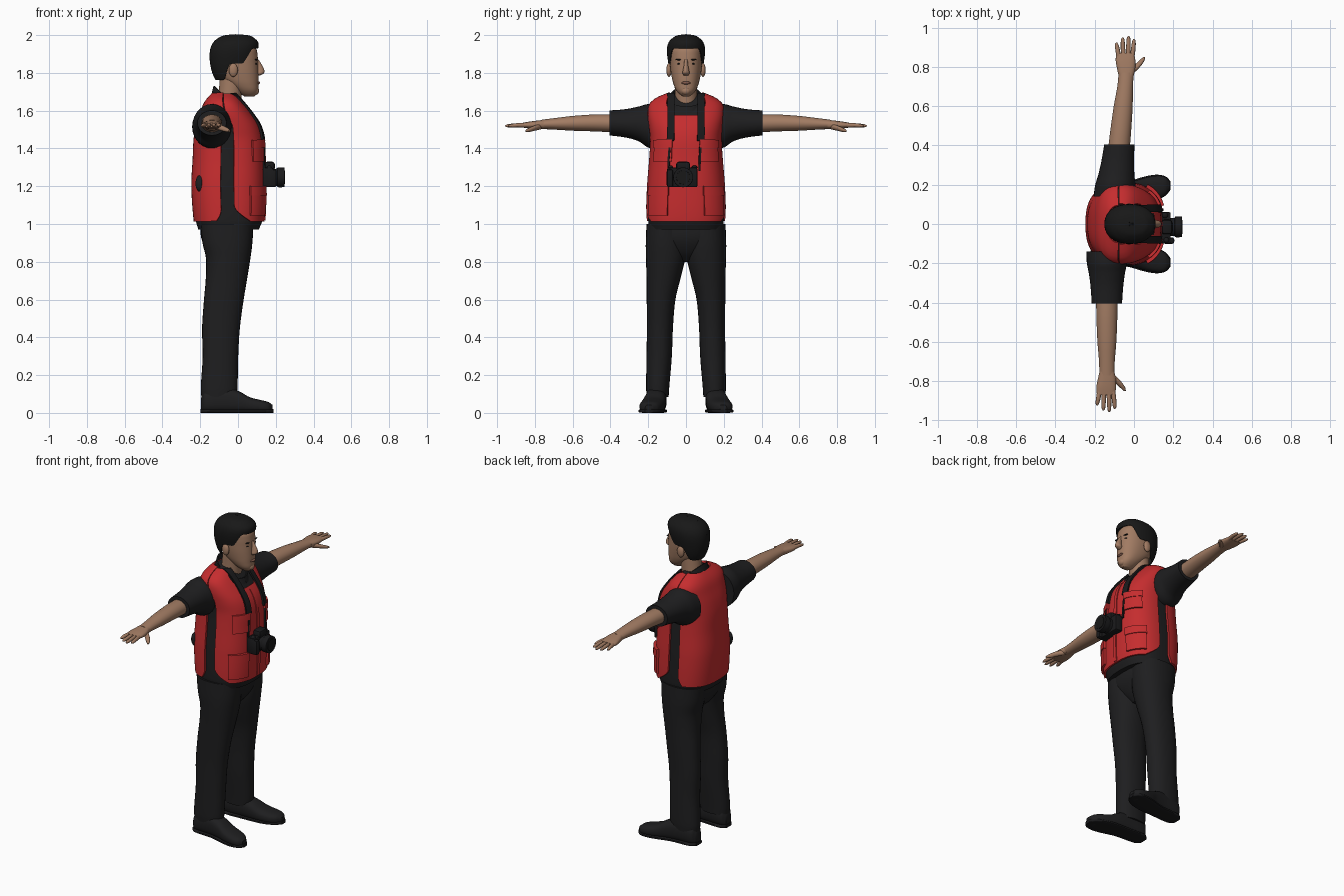
import bpy, bmesh, math
from math import sin, cos, pi, radians, asin
from mathutils import Vector

if "Cube" in bpy.data.objects:
    bpy.data.objects.remove(bpy.data.objects["Cube"])


def material(name, rgb):
    m = bpy.data.materials.new(name)
    m.diffuse_color = (*rgb, 1)
    m.use_nodes = True
    m.node_tree.nodes["Principled BSDF"].inputs["Base Color"].default_value = m.diffuse_color
    return m


RED = material("vest red", (0.56, 0.026, 0.028))
BLACK = material("cloth black", (0.013, 0.013, 0.014))
HAIR = material("hair black", (0.009, 0.009, 0.009))
SKIN = material("skin", (0.36, 0.20, 0.125))
LIP = material("lip brown", (0.22, 0.10, 0.07))
GEAR = material("camera black", (0.010, 0.010, 0.011))


def finish(name, bm, mat):
    me = bpy.data.meshes.new(name)
    bm.to_mesh(me)
    bm.free()
    me.materials.append(mat)
    ob = bpy.data.objects.new(name, me)
    bpy.context.collection.objects.link(ob)
    return ob


def interp(rows, p):
    """Smooth (Hermite) interpolation of table rows keyed by their first value."""
    p = min(max(p, rows[0][0]), rows[-1][0])
    i = max(k for k in range(len(rows) - 1) if rows[k][0] <= p)
    a, b = rows[i], rows[i + 1]
    a0, b1 = rows[max(i - 1, 0)], rows[min(i + 2, len(rows) - 1)]
    h = b[0] - a[0]
    t = (p - a[0]) / h
    out = []
    for k in range(1, len(a)):
        ma = (b[k] - a0[k]) / (b[0] - a0[0]) * h
        mb = (b1[k] - a[k]) / (b1[0] - a[0]) * h
        out.append((2*t**3 - 3*t*t + 1)*a[k] + (t**3 - 2*t*t + t)*ma
                   + (3*t*t - 2*t**3)*b[k] + (t**3 - t*t)*mb)
    return out


def power(v, n):
    return math.copysign(abs(v) ** (2 / n), v)


def loft(name, mat, rows, axis='z', s=1, n=2.0, seg=28, grow=0, sub=5):
    """Capped tube through rings (position, centre1, centre2, radius1, radius2)."""
    bm = bmesh.new()
    ps = [a[0] + (b[0] - a[0]) * k / sub for a, b in zip(rows, rows[1:]) for k in range(sub)]
    rings = []
    for p in ps + [rows[-1][0]]:
        c1, c2, r1, r2 = interp(rows, p)
        ring = []
        for k in range(seg):
            t = 2 * pi * k / seg
            u = c1 + (r1 + grow) * power(cos(t), n)
            v = c2 + (r2 + grow) * power(sin(t), n)
            x, y, z = {'z': (u, v, p), 'y': (u, p, v), 'x': (p, u, v)}[axis]
            ring.append(bm.verts.new((x, s * y, max(z, 0))))
        rings.append(ring)
    for a, b in zip(rings, rings[1:]):
        for k in range(seg):
            bm.faces.new((a[k], a[(k+1) % seg], b[(k+1) % seg], b[k]))
    bm.faces.new(rings[0])
    bm.faces.new(rings[-1])
    bmesh.ops.recalc_face_normals(bm, faces=bm.faces)
    return finish(name, bm, mat)


def patch(name, mat, rows, th0, th1, z0, z1, off, thick, n=2.6, nu=24, nv=24, ease=False):
    """Cloth piece lying on the upright surface given by rows; bounds may be functions."""
    val = lambda f, a: f(a) if callable(f) else f
    bm = bmesh.new()
    grid = []
    for j in range(nv + 1):
        v = sin(j / nv * pi / 2) if ease else j / nv
        line = []
        for i in range(nu + 1):
            u = i / nu
            z = val(z0, u) + (val(z1, u) - val(z0, u)) * v
            t = radians(val(th0, z) + (val(th1, z) - val(th0, z)) * u)
            cx, cy, rx, ry = interp(rows, z)
            line.append(bm.verts.new((cx + (rx + off) * power(cos(t), n),
                                      cy + (ry + off) * power(sin(t), n), z)))
        grid.append(line)
    for a, b in zip(grid, grid[1:]):
        for i in range(nu):
            bm.faces.new((a[i], a[i+1], b[i+1], b[i]))
    ob = finish(name, bm, mat)
    m = ob.modifiers.new("thickness", 'SOLIDIFY')
    m.thickness, m.offset = thick, 1
    return ob


def profile(rows):  # (z, back x, front x, half width) -> ring rows
    return [(z, (a + b) / 2, 0, (b - a) / 2, w) for z, a, b, w in rows]


def ball(name, mat, loc, size):
    bm = bmesh.new()
    bmesh.ops.create_uvsphere(bm, u_segments=20, v_segments=12, radius=1)
    bmesh.ops.scale(bm, vec=size, verts=bm.verts)
    bmesh.ops.translate(bm, vec=loc, verts=bm.verts)
    return finish(name, bm, mat)


def box(name, mat, lo, hi, bevel=0.008):
    lo, hi = Vector(lo), Vector(hi)
    bm = bmesh.new()
    bmesh.ops.create_cube(bm, size=1)
    bmesh.ops.scale(bm, vec=hi - lo, verts=bm.verts)
    bmesh.ops.translate(bm, vec=(lo + hi) / 2, verts=bm.verts)
    ob = finish(name, bm, mat)
    m = ob.modifiers.new("bevel", 'BEVEL')
    m.width, m.segments = bevel, 2
    return ob


step = lambda t: (lambda c: c * c * (3 - 2 * c))(min(max(t, 0), 1))

# torso: black shirt with red vest panels on the same surface
TORSO = profile([(.97, -.222, .122, .205), (1.02, -.235, .14, .212), (1.2, -.247, .145, .207),
                 (1.35, -.24, .14, .195), (1.45, -.235, .135, .19), (1.52, -.222, .115, .197),
                 (1.58, -.203, .075, .203), (1.63, -.185, .035, .195), (1.66, -.165, .01, .16),
                 (1.685, -.14, -.01, .10)])
loft("shirt_body", BLACK, TORSO, n=2.6, seg=64, grow=-.012)
gap = lambda z: 5 * (1 - step((z - 1.52) / .06))
edge = lambda z: 90 - gap(z) - 28 * max(0, (1.10 - z) / .085) ** 2
patch("vest_front", RED, TORSO, lambda z: -edge(z), edge, 1.015,
      lambda u: 1.57 + .11 * step((abs(2*u - 1) - .12) / .35), -.012, .012, nu=56, nv=44)
rear = lambda z: 91 + 1.4 * gap(z) + 8 * max(0, (1.08 - z) / .065) ** 2
patch("vest_back", RED, TORSO, rear, lambda z: 360 - rear(z), 1.015, 1.684, -.012, .012, nu=48, nv=44)
patch("vest_placket", RED, TORSO, -1.5, 1.5, 1.02, 1.56, 0, .005, nu=4)

# pockets, flaps and camera strap on both sides
for s in (1, -1):
    def piece(name, mat, a, b, z0, z1, off, thick, nv=8):
        f = lambda q: (lambda z: s * (q(z) if callable(q) else q))
        lo, hi = (a, b) if s > 0 else (b, a)
        patch(name, mat, TORSO, f(lo), f(hi), z0, z1, off, thick, nu=12, nv=nv)
    piece("lower_pocket", RED, 21, 60, 1.045, 1.17, -.002, .014)
    piece("lower_pocket_flap", RED, 20, 61, 1.15, 1.20, -.002, .019)
    piece("upper_pocket", RED, 17, 54, 1.33, 1.42, -.002, .011)
    piece("upper_pocket_flap", RED, 16, 55, 1.405, 1.445, -.002, .015)

    def at_y(dy):
        def f(z):
            y = .078 + dy + (.012 if s < 0 else -.008) * (1 - step((z - 1.3) / .2))
            return math.degrees(asin(min(1, (y / interp(TORSO, z)[3]) ** 1.3)))
        return f
    piece("camera_strap", GEAR, at_y(-.018), at_y(.018), 1.44, 1.684, 0, .012, 24)
    piece("camera_strap_cord", GEAR, at_y(-.005), at_y(.005), 1.28, 1.45, .002, .010, 12)

# round black patch on one side of the back
ball("side_badge", BLACK, (-.203, -.148, 1.215), (.022, .022, .043))

# neck and collar
loft("neck", SKIN, [(1.58, -.055, 0, .07, .066), (1.66, -.045, 0, .062, .06),
                    (1.78, -.03, 0, .065, .06)])
COLLAR = profile([(1.58, -.165, .06, .105), (1.66, -.145, .03, .088), (1.74, -.125, .005, .072)])
patch("collar", BLACK, COLLAR, 0, 360, 1.585, lambda u: 1.675 - .055 * cos(2*pi*u),
      -.006, .008, n=2.1, nu=40, nv=8)

# head, hair and face
loft("head", SKIN, profile([(1.675, .035, .085, .018), (1.69, .01, .1, .037), (1.71, -.015, .107, .053),
     (1.74, -.055, .108, .066), (1.77, -.09, .109, .074), (1.81, -.115, .108, .081),
     (1.85, -.13, .106, .085), (1.89, -.138, .104, .087), (1.93, -.13, .095, .084),
     (1.965, -.1, .06, .062), (1.985, -.05, .03, .025)]), n=2.25, seg=40)
CROWN = profile([(1.76, -.118, .04, .066), (1.80, -.137, .07, .083), (1.86, -.15, .09, .096),
                 (1.92, -.149, .106, .102), (1.96, -.132, .108, .093), (1.985, -.1, .082, .068),
                 (1.995, -.07, .055, .045), (2.0, -.02, -.01, .003)])
patch("hair", HAIR, CROWN, -180, 180,
      lambda u: 1.93 - .08 * step((abs(u - .5) * 360 - 40) / 25)
      - .085 * step((abs(u - .5) * 360 - 92) / 22), 2.0, -.006, .005, n=2.2, nu=64, nv=28, ease=True)
loft("nose", SKIN, [(1.785, .106, 0, .008, .010), (1.797, .115, 0, .021, .019),
                    (1.815, .117, 0, .022, .016), (1.85, .108, 0, .014, .010),
                    (1.872, .1, 0, .008, .009)], seg=16)
ball("mouth", LIP, (.106, 0, 1.747), (.011, .024, .008))
ball("chin", SKIN, (.092, 0, 1.705), (.02, .026, .022))
for s in (1, -1):
    ball("ear", SKIN, (-.025, s * .09, 1.815), (.024, .014, .036))
    ball("eye", HAIR, (.094, s * .036, 1.848), (.007, .011, .004))
    ball("eyebrow", HAIR, (.096, s * .038, 1.870), (.008, .018, .0035))

# sleeves, arms and hands (the figure is turned a little, so each side has its own line)
for s in (1, -1):
    cx = lambda t: -.095 + .1 * min(t - .2, .55) if s > 0 else -.138
    limb = lambda rows: [(t, cx(t) + dx, z, rx, rz) for t, dx, z, rx, rz in rows]
    loft("sleeve", BLACK, limb([(.14, 0, 1.515, .105, .115), (.2, 0, 1.52, .102, .115),
                                (.25, 0, 1.53, .092, .092), (.32, 0, 1.533, .083, .075),
                                (.405, 0, 1.535, .077, .066)]), 'y', s)
    loft("arm", SKIN, limb([(.38, 0, 1.533, .055, .048), (.48, 0, 1.535, .053, .045),
                            (.6, 0, 1.533, .048, .039), (.7, 0, 1.53, .04, .03),
                            (.77, 0, 1.527, .038, .024)]), 'y', s)
    loft("palm", SKIN, limb([(.75, 0, 1.527, .037, .024), (.79, 0, 1.525, .046, .022),
                             (.83, -.003, 1.524, .05, .018), (.87, -.005, 1.523, .046, .012)]),
         'y', s, n=2.5)
    for dx, tip in ((-.044, .925), (-.016, .95), (.011, .957), (.036, .942)):
        loft("finger", SKIN, limb([(.85, dx * .85, 1.523, .012, .012), (.89, dx, 1.523, .0115, .011),
                                   (tip - .012, dx * 1.1, 1.520, .009, .008),
                                   (tip, dx * 1.1, 1.519, .003, .003)]), 'y', s, seg=12, sub=3)
    loft("thumb", SKIN, limb([(.765, .018, 1.518, .018, .016), (.80, .052, 1.508, .019, .014),
                              (.83, .078, 1.498, .014, .011), (.85, .092, 1.493, .005, .005)]),
         'y', s, seg=12)

    # trouser legs and shoes
    loft("trouser_leg", BLACK, [(.085, -.102, .15, .092, .058), (.13, -.1, .15, .097, .061),
         (.3, -.093, .142, .094, .067), (.45, -.09, .138, .1, .069), (.6, -.075, .132, .105, .076),
         (.72, -.06, .118, .11, .091), (.82, -.052, .108, .118, .104), (.9, -.056, .107, .132, .106),
         (1.0, -.06, .105, .14, .104)], 'z', s, n=2.2)
    loft("shoe", BLACK, [(-.195, .152, .045, .026, .036), (-.175, .153, .06, .047, .058),
         (-.06, .158, .067, .054, .067), (.01, .165, .056, .058, .056), (.06, .175, .042, .062, .042),
         (.12, .186, .034, .06, .034), (.16, .193, .029, .046, .029), (.182, .196, .025, .02, .018)],
         'x', s, n=2.6)
    loft("shoe_sole", GEAR, [(-.198, .152, .01, .03, .01), (-.17, .153, .01, .052, .01),
         (-.04, .16, .01, .056, .01), (.06, .176, .01, .067, .01), (.12, .187, .01, .064, .01),
         (.165, .194, .01, .046, .01), (.187, .196, .01, .02, .01)], 'x', s, n=4)
loft("trouser_seat", BLACK, [(.8, -.05, 0, .05, .03), (.85, -.055, 0, .1, .11),
                             (.92, -.058, 0, .135, .19), (1.0, -.06, 0, .14, .205)], n=2.4)

# camera hanging at the chest
box("camera_body", GEAR, (.13, -.10, 1.195), (.187, .06, 1.298))
box("camera_grip", GEAR, (.15, -.102, 1.195), (.205, -.068, 1.29), .012)
box("camera_prism", GEAR, (.14, -.052, 1.28), (.195, .022, 1.33), .014)
ball("camera_dial", GEAR, (.158, .045, 1.300), (.015, .015, .010))
ball("camera_button", GEAR, (.165, -.082, 1.298), (.014, .014, .012))
loft("camera_lens", GEAR, [(.18, -.015, 1.247, .046, .046), (.205, -.015, 1.247, .046, .046),
                           (.21, -.015, 1.247, .052, .052), (.245, -.015, 1.247, .052, .052)], 'x')
loft("lens_glass", HAIR, [(.24, -.015, 1.247, .038, .038), (.248, -.015, 1.247, .036, .036)], 'x')

# apply modifiers and shade
bpy.ops.object.select_all(action='SELECT')
bpy.context.view_layer.objects.active = bpy.context.selected_objects[0]
bpy.ops.object.convert(target='MESH')
bpy.ops.object.shade_smooth_by_angle(angle=radians(40))
